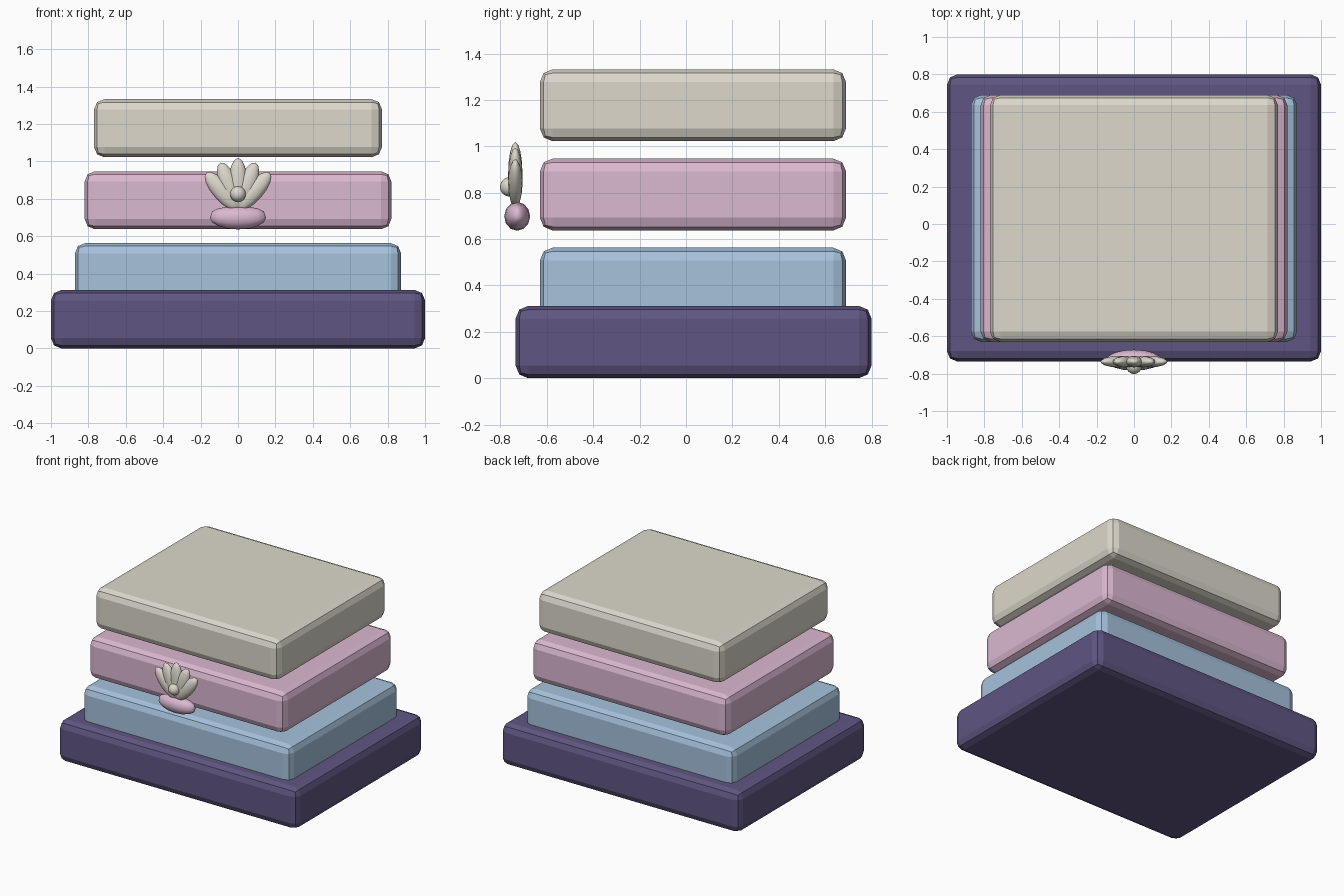
import bpy
import bmesh
from math import radians, sin, cos
from mathutils import Matrix, Vector

cube = bpy.data.objects.get("Cube")
if cube:
    bpy.data.objects.remove(cube, do_unlink=True)


def material(name, rgb):
    # sRGB bytes to a linear flat colour
    colour = tuple((c / 255 / 12.92) if c < 11 else ((c / 255 + 0.055) / 1.055) ** 2.4 for c in rgb) + (1,)
    mat = bpy.data.materials.new(name)
    mat.use_nodes = True
    mat.diffuse_color = colour
    node = next(n for n in mat.node_tree.nodes if n.type == 'BSDF_PRINCIPLED')
    node.inputs["Base Color"].default_value = colour
    node.inputs["Roughness"].default_value = 0.7
    return mat


cream = material("cream", (221, 216, 204))
pink = material("pink", (219, 184, 208))
blue = material("sky_blue", (166, 194, 220))
purple = material("deep_purple", (96, 86, 130))


def add_object(name, bm, mat, smooth=False):
    mesh = bpy.data.meshes.new(name)
    for face in bm.faces:
        face.smooth = smooth
    bm.to_mesh(mesh)
    bm.free()
    mesh.materials.append(mat)
    obj = bpy.data.objects.new(name, mesh)
    bpy.context.collection.objects.link(obj)
    return obj


def slab(name, mat, half_x, y0, y1, z0, z1):
    bm = bmesh.new()
    bmesh.ops.create_cube(bm, size=1)
    bmesh.ops.scale(bm, vec=(2 * half_x, y1 - y0, z1 - z0), verts=bm.verts)
    bmesh.ops.translate(bm, vec=(0, (y0 + y1) / 2, (z0 + z1) / 2), verts=bm.verts)
    obj = add_object(name, bm, mat)
    bevel = obj.modifiers.new("rounded_edges", 'BEVEL')
    bevel.width = 0.055
    bevel.segments = 2
    return obj


def ellipsoid(name, mat, centre, radii, tilt=0, segments=12, rings=8, shape=None):
    bm = bmesh.new()
    bmesh.ops.create_uvsphere(bm, u_segments=segments, v_segments=rings, radius=1)
    if shape:
        shape(bm)
    placing = (Matrix.Translation(Vector(centre)) @ Matrix.Rotation(tilt, 4, 'Y')
               @ Matrix.Diagonal((*radii, 1)))
    bmesh.ops.transform(bm, matrix=placing, verts=bm.verts)
    return add_object(name, bm, mat, smooth=True)


# Base and the three stacked layers
slab("base_slab", purple, 1.0, -0.735, 0.80, 0, 0.312)
for name, mat, half_x, z0 in (("lower_layer", blue, 0.872, 0.253),
                              ("middle_layer", pink, 0.82, 0.637),
                              ("top_layer", cream, 0.77, 1.022)):
    slab(name, mat, half_x, -0.63, 0.69, z0, z0 + 0.31)

# Fan of shell petals around a low pivot
for i in range(-2, 3):
    angle = radians(20.5 * i)
    reach = 0.138 - 0.004 * abs(i)
    ellipsoid(f"shell_petal_{i + 3}", cream,
              (sin(angle) * reach, -0.736, 0.742 + cos(angle) * reach),
              (0.05, 0.031, reach), tilt=angle)

# Pearl in front of the fan
ellipsoid("shell_pearl", cream, (0, -0.76, 0.825), (0.042, 0.042, 0.042), segments=16, rings=10)


def fuller_top(bm):
    # Lay the sphere on its side and fill out its upper half
    bmesh.ops.rotate(bm, matrix=Matrix.Rotation(radians(90), 3, 'Y'), verts=bm.verts)
    for v in bm.verts:
        if v.co.z > 0:
            v.co.z *= max(1 - v.co.x ** 2, 0.05) ** -0.2


# Cushion below the fan
ellipsoid("shell_cushion", pink, (0, -0.728, 0.698), (0.15, 0.056, 0.062), shape=fuller_top)
